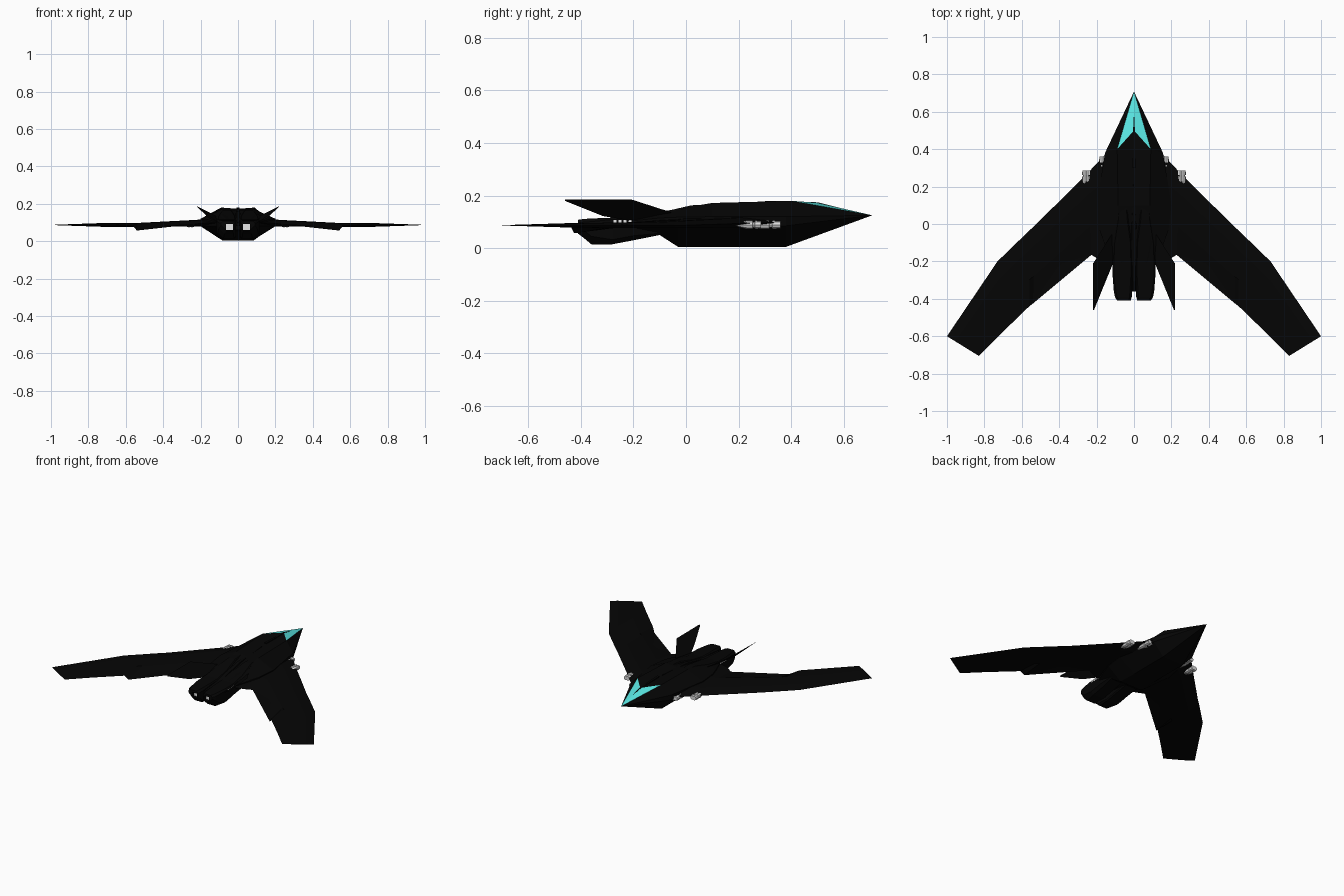
import bpy, bmesh
from mathutils import Matrix, Vector

cube = bpy.data.objects.get("Cube")
if cube:
    bpy.data.objects.remove(cube, do_unlink=True)


def material(name, rgb):
    m = bpy.data.materials.new(name)
    m.use_nodes = True
    m.diffuse_color = (*rgb, 1)
    m.node_tree.nodes["Principled BSDF"].inputs["Base Color"].default_value = (*rgb, 1)
    return m


BLACK = material("stealth black", (0.0016, 0.0016, 0.0016))
CYAN = material("cockpit cyan", (0.1, 0.79, 0.76))
GREY = material("gun grey", (0.72, 0.72, 0.72))
WHITE = material("exhaust white", (0.95, 0.95, 0.95))


def finish(bm, name, mats, mirror=True):
    bmesh.ops.recalc_face_normals(bm, faces=bm.faces)
    mesh = bpy.data.meshes.new(name)
    bm.to_mesh(mesh)
    bm.free()
    for m in mats:
        mesh.materials.append(m)
    ob = bpy.data.objects.new(name, mesh)
    bpy.context.collection.objects.link(ob)
    if mirror:
        ob.modifiers.new("Mirror", "MIRROR").use_mirror_merge = False


def loft(bm, rings):
    """Skin a row of closed rings, cap both ends, return last ring and its cap."""
    rows = [[bm.verts.new(p) for p in r] for r in rings]
    n = len(rows[0])
    for a, b in zip(rows, rows[1:]):
        for i in range(n):
            j = (i + 1) % n
            bm.faces.new((a[i], a[j], b[j], b[i]))
    bm.faces.new(rows[0])
    return rows[-1], bm.faces.new(rows[-1])


# Hull: y, top half width, top z, side half width, side z high/low, belly half width, belly z
STATIONS = [
    (-0.24, 0.06, 0.112, 0.10, 0.10, 0.08, 0.07, 0.06),
    (-0.10, 0.085, 0.138, 0.16, 0.115, 0.08, 0.09, 0.05),
    (-0.03, 0.085, 0.15, 0.185, 0.118, 0.08, 0.085, 0.005),
    (0.10, 0.085, 0.172, 0.20, 0.12, 0.08, 0.08, 0.005),
    (0.38, 0.09, 0.18, 0.155, 0.12, 0.085, 0.08, 0.005),
]
rings = []
for y, tw, tz, sw, hi, lo, bw, bz in STATIONS:
    front = y > 0.3
    half = [(tw, y + 0.02 * front, tz), (sw, y, hi), (sw, y, lo), (bw, y, bz)]
    centre = (0, 0.50, 0.173) if front else (0, y, tz - 0.008)
    rings.append([centre] + half + [(-x, a, z) for x, a, z in reversed(half)])
bm = bmesh.new()
last, cap = loft(bm, rings)
bm.faces.remove(cap)
tip = bm.verts.new((0, 0.708, 0.125))
for i, v in enumerate(last):
    face = bm.faces.new((v, last[(i + 1) % len(last)], tip))
    face.material_index = 1 if i in (0, len(last) - 1) else 0
finish(bm, "hull", [BLACK, CYAN], mirror=False)

# Thin crest down the middle of the canopy
bm = bmesh.new()
loft(bm, [[(-w, y, z), (w, y, z), (w, y, z - 0.006), (-w, y, z - 0.006)]
          for y, z, w in ((0.58, 0.1548, 0.001), (0.50, 0.1745, 0.005), (0.30, 0.18, 0.008))])
finish(bm, "canopy_crest", [BLACK], mirror=False)

# Wing: leading edge, trailing edge, middle z, half thickness, flap droop
SECTIONS = [
    ((0.09, 0.40), (0.09, -0.22), 0.098, 0.022, 0),
    ((0.16, 0.365), (0.17, -0.20), 0.098, 0.020, 0),
    ((0.25, 0.27), (0.228, -0.165), 0.096, 0.017, 0.004),
    ((0.53, -0.008), (0.54, -0.425), 0.087, 0.011, 0.030),
    ((0.56, -0.035), (0.56, -0.44), 0.087, 0.011, 0.002),
    ((0.73, -0.20), (0.72, -0.595), 0.087, 0.010, 0),
    ((1.0, -0.60), (0.83, -0.705), 0.087, 0.002, 0),
]
rings = []
for le, te, z, t, droop in SECTIONS:
    le, te = Vector(le), Vector(te)
    ring = [(0, 0), (0.25, t), (0.65, t * 0.8), (1, -droop), (0.65, -t * 0.8), (0.25, -t)]
    rings.append([(*le.lerp(te, f), z + h) for f, h in ring])
bm = bmesh.new()
loft(bm, rings)
finish(bm, "wing", [BLACK])

# Engine pod: y, inner x, outer x, low z, high z, chamfer; ends in a recessed exhaust
PODS = [
    (0.25, 0.05, 0.07, 0.15, 0.172, 0.004),
    (0.02, 0.03, 0.09, 0.06, 0.163, 0.006),
    (-0.10, 0.012, 0.11, 0.05, 0.135, 0.007),
    (-0.20, 0.01, 0.114, 0.03, 0.118, 0.007),
    (-0.28, 0.01, 0.114, 0.015, 0.116, 0.007),
    (-0.36, 0.01, 0.108, 0.015, 0.113, 0.012),
    (-0.39, 0.012, 0.102, 0.04, 0.111, 0.012),
    (-0.41, 0.018, 0.09, 0.055, 0.108, 0.012),
    (-0.41, 0.028, 0.064, 0.06, 0.092, 0.0005),
    (-0.388, 0.028, 0.064, 0.06, 0.092, 0.0005),
]
rings = []
for y, a, b, lo, hi, c in PODS:
    k = c * 2.5 if y < -0.15 else c
    rings.append([(a + c, y, hi), (b - c, y, hi), (b, y, hi - c), (b, y, lo + k),
                  (b - k, y, lo), (a + c, y, lo), (a, y, lo + c), (a, y, hi - c)])
bm = bmesh.new()
loft(bm, rings)[1].material_index = 1
finish(bm, "engine_pod", [BLACK, WHITE])

# Row of side vents
bm = bmesh.new()
for i in range(4):
    place = Matrix.Translation((0.1125, -0.27 + 0.019 * i, 0.102))
    bmesh.ops.create_cube(bm, size=1, matrix=place @ Matrix.Diagonal((0.005, 0.012, 0.011, 1)))
finish(bm, "side_vents", [WHITE])

# Central spine between the pods
bm = bmesh.new()
loft(bm, [[(-w, y, 0.08), (w, y, 0.08), (w * 0.5, y, z), (-w * 0.5, y, z)]
          for y, w, z in ((0.26, 0.004, 0.172), (0.0, 0.022, 0.158), (-0.2, 0.02, 0.112), (-0.36, 0.01, 0.10))])
finish(bm, "spine", [BLACK], mirror=False)

# Canted tail fin
bm = bmesh.new()
fin = [(0.10, -0.03, 0.125), (0.215, -0.21, 0.183), (0.217, -0.46, 0.183), (0.158, -0.315, 0.125), (0.115, -0.21, 0.108)]
loft(bm, [[(x + s * 0.003, y, z + s * 0.003) for x, y, z in fin] for s in (-1, 1)])
finish(bm, "tail_fin", [BLACK])

# Twin guns under the leading edge: tapered tail, thick body, one groove, muzzle
for name, x, tail, muzzle in (("inner_gun", 0.163, 0.22, 0.36), ("outer_gun", 0.254, 0.185, 0.285)):
    bm = bmesh.new()
    profile = [(0, 0.003), (0.25, 0.011), (0.45, 0.016), (0.68, 0.016), (0.7, 0.011),
               (0.76, 0.011), (0.78, 0.016), (1, 0.014)]
    for side in (-0.008, 0.008):
        rings = []
        for f, r in profile:
            at = Vector((x + side, tail + f * (muzzle - tail), 0.089))
            rings.append([at + Matrix.Rotation(i * 0.7854, 3, "Y") @ Vector((r, 0, 0)) for i in range(8)])
        loft(bm, rings)
    finish(bm, name, [GREY])
